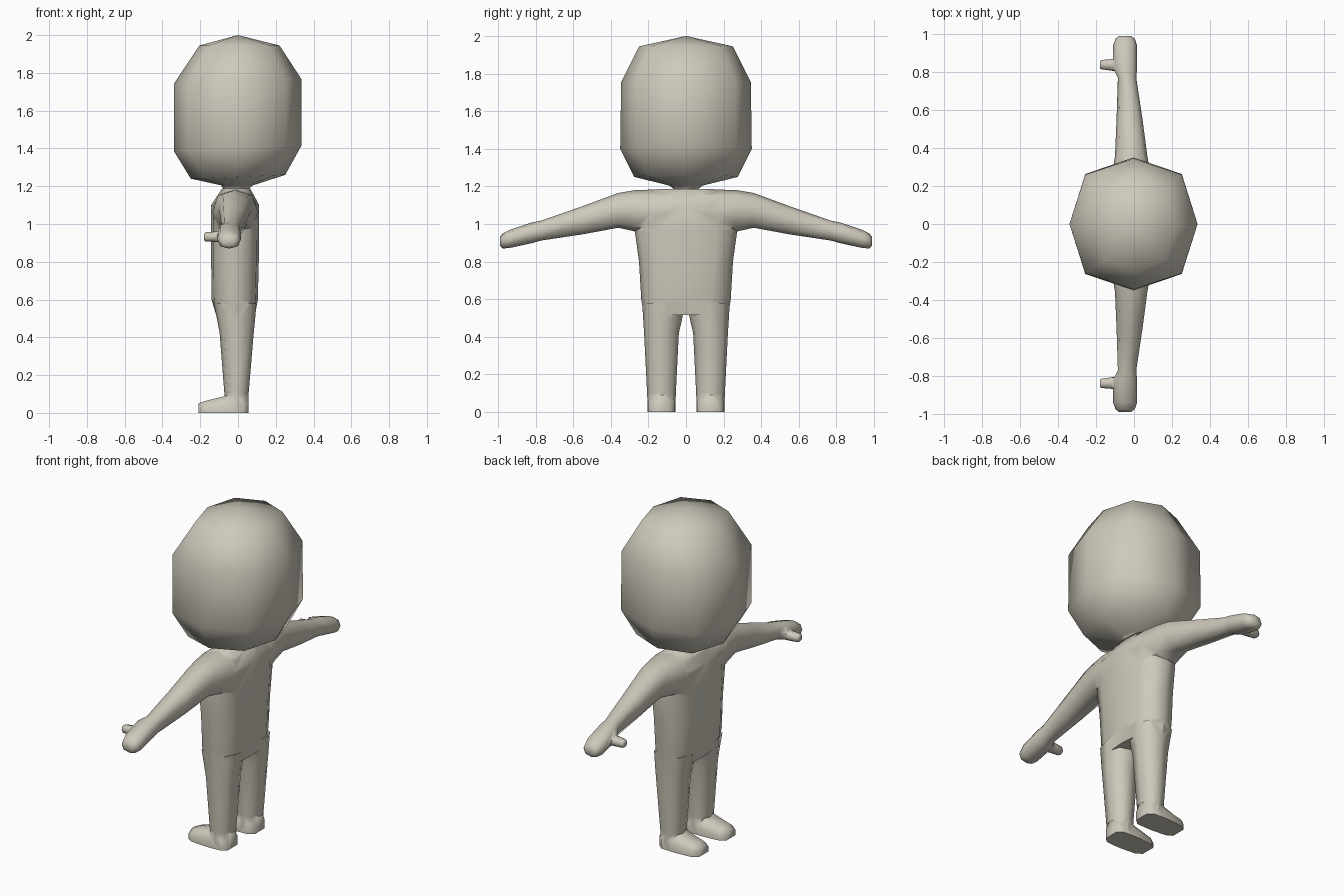
import bpy, bmesh, math

if "Cube" in bpy.data.objects:
    bpy.data.objects.remove(bpy.data.objects["Cube"])

skin = bpy.data.materials.new("warm grey")
skin.diffuse_color = (0.62, 0.585, 0.50, 1)
skin.use_nodes = True
skin.node_tree.nodes["Principled BSDF"].inputs["Base Color"].default_value = skin.diffuse_color


def oval(axis, pos, u0, u1, v0, v1, n=8, p=0.8, tilt=0.0):
    """Rounded-box ring across an axis; u and v are the two other axes in order."""
    pts = []
    for i in range(n):
        a = 2 * math.pi * i / n
        c, s = round(math.cos(a), 6), round(math.sin(a), 6)
        u = (u0 + u1) / 2 + (u1 - u0) / 2 * math.copysign(abs(c) ** p, c)
        v = (v0 + v1) / 2 + (v1 - v0) / 2 * math.copysign(abs(s) ** p, s)
        pts.append({"x": (pos, u, v), "y": (u, pos, v), "z": (u, v, pos + tilt * u)}[axis])
    return pts


def loft(name, rings):
    """Skin a list of rings and close both ends."""
    bm = bmesh.new()
    vs = [[bm.verts.new(co) for co in r] for r in rings]
    n = len(vs[0])
    for a, b in zip(vs, vs[1:]):
        for i in range(n):
            j = (i + 1) % n
            bm.faces.new((a[i], a[j], b[j], b[i]))
    bm.faces.new(vs[0])
    bm.faces.new(vs[-1])
    bmesh.ops.remove_doubles(bm, verts=bm.verts[:], dist=0.0005)
    bmesh.ops.recalc_face_normals(bm, faces=bm.faces[:])
    me = bpy.data.meshes.new(name)
    bm.to_mesh(me)
    bm.free()
    me.materials.append(skin)
    ob = bpy.data.objects.new(name, me)
    bpy.context.collection.objects.link(ob)
    return ob


def activate(ob):
    bpy.ops.object.select_all(action='DESELECT')
    ob.select_set(True)
    bpy.context.view_layer.objects.active = ob


# Head and neck: z, x range, half width in y
head_rows = [(1.10, -0.08, 0.06, 0.07), (1.19, -0.08, 0.06, 0.07),
             (1.205, -0.09, 0.08, 0.09), (1.25, -0.25, 0.25, 0.275),
             (1.40, -0.34, 0.335, 0.35), (1.755, -0.34, 0.335, 0.345),
             (1.945, -0.205, 0.22, 0.25), (2.0, -0.0001, 0.0001, 0.0001)]
head = loft("head", [oval("z", z, x0, x1, -w, w, p=0.82,
                          tilt=0.04 if 1.22 < z < 1.9 else 0)
                     for z, x0, x1, w in head_rows])

# Torso: z, x range, half width in y
torso_rows = [(0.515, -0.115, 0.09, 0.226), (0.60, -0.14, 0.105, 0.238),
              (0.80, -0.142, 0.11, 0.25), (0.96, -0.142, 0.112, 0.272),
              (1.10, -0.142, 0.112, 0.26), (1.187, -0.085, 0.065, 0.15)]
body = loft("body", [oval("z", z, x0, x1, -w, w, n=12, p=0.75)
                     for z, x0, x1, w in torso_rows])

# Shoulders, arms and hands in one span: y, x range, z range
half = [(0.18, -0.135, 0.105, 0.94, 1.183), (0.27, -0.115, 0.085, 0.96, 1.18),
        (0.36, -0.10, 0.07, 0.98, 1.165), (0.55, -0.092, 0.045, 0.945, 1.095),
        (0.77, -0.085, 0.012, 0.912, 1.018), (0.82, -0.11, 0.016, 0.898, 1.008),
        (0.94, -0.11, 0.016, 0.872, 0.968), (0.975, -0.098, 0.005, 0.87, 0.95),
        (0.99, -0.08, -0.015, 0.885, 0.93)]
span = [(-r[0],) + r[1:] for r in reversed(half)] + half
parts = [loft("arms", [oval("y", *r, p=0.78) for r in span])]


def foot_ring(x, side, y0, y1, top):
    """Flat-soled section with a chamfered top."""
    return [(x, side * y, z) for y, z in
            ((y0, 0), (y1, 0), (y1, top * 0.6), (y1 - 0.03, top),
             (y0 + 0.03, top), (y0, top * 0.6))]


for side in (-1, 1):
    # Legs: z, x range, y range
    legs = [(0.03, -0.068, 0.053, 0.056, 0.204), (0.10, -0.072, 0.056, 0.054, 0.207),
            (0.42, -0.097, 0.083, 0.038, 0.223), (0.48, -0.108, 0.089, 0.024, 0.227),
            (0.58, -0.128, 0.098, 0.004, 0.233)]
    parts.append(loft("leg", [oval("z", z, x0, x1, *sorted((side * y0, side * y1)))
                              for z, x0, x1, y0, y1 in legs]))
    # Feet: x, y range, height
    feet = [(0.056, 0.085, 0.175, 0.09), (0.025, 0.058, 0.202, 0.095),
            (-0.04, 0.055, 0.206, 0.10), (-0.08, 0.055, 0.206, 0.086),
            (-0.175, 0.064, 0.198, 0.063), (-0.21, 0.085, 0.175, 0.05)]
    parts.append(loft("foot", [foot_ring(x, side, a, b, t) for x, a, b, t in feet]))
    # Thumbs: x, y range, z range
    thumbs = [(-0.05, 0.795, 0.885, 0.905, 0.97), (-0.12, 0.808, 0.868, 0.905, 0.96),
              (-0.172, 0.815, 0.864, 0.908, 0.956), (-0.18, 0.822, 0.858, 0.915, 0.95)]
    parts.append(loft("thumb", [oval("x", x, *sorted((side * a, side * b)), c, d)
                                for x, a, b, c, d in thumbs]))

# Fuse the limbs into the body
for part in parts:
    activate(body)
    m = body.modifiers.new("fuse", 'BOOLEAN')
    m.operation = 'UNION'
    m.solver = 'EXACT'
    m.object = part
    bpy.ops.object.modifier_apply(modifier=m.name)
    bpy.data.objects.remove(part, do_unlink=True)

for ob in (head, body):
    activate(ob)
    bpy.ops.object.shade_smooth_by_angle(angle=math.radians(62))
